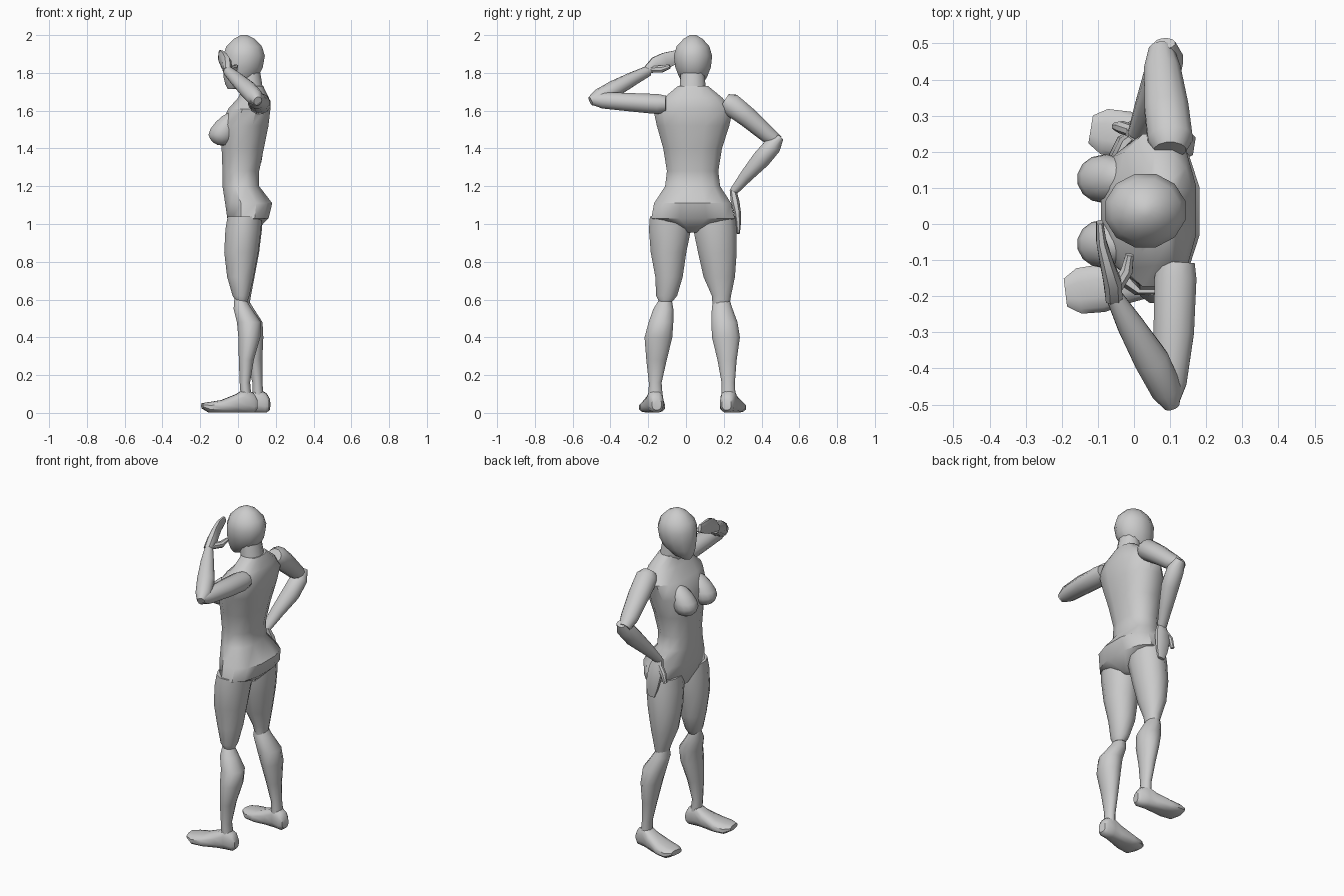
import bpy, bmesh, math
from mathutils import Vector


def loft(name, rings, axis=None, hint=(1, 0, 0), sides=12, power=1.0):
    """Skin oval rings (x, y, z, radius along hint, radius across)."""
    bm = bmesh.new()
    cs = [Vector(r[:3]) for r in rings]
    loops = []
    for i, r in enumerate(rings):
        t = Vector(axis) if axis else cs[min(i + 1, len(cs) - 1)] - cs[max(i - 1, 0)]
        t.normalize()
        u = Vector(hint)
        u = (u - t * u.dot(t)).normalized()
        v = t.cross(u)
        loop = []
        for k in range(sides):
            a = 2 * math.pi * (k + 0.5) / sides
            c, s = math.cos(a), math.sin(a)
            c = math.copysign(abs(c) ** power, c)
            s = math.copysign(abs(s) ** power, s)
            loop.append(bm.verts.new(cs[i] + u * c * r[3] + v * s * r[4]))
        loops.append(loop)
    for a, b in zip(loops, loops[1:]):
        for k in range(sides):
            j = (k + 1) % sides
            bm.faces.new((a[k], a[j], b[j], b[k]))
    bm.faces.new(loops[0][::-1])
    bm.faces.new(loops[-1])
    bmesh.ops.recalc_face_normals(bm, faces=bm.faces)
    finish(name, bm)


def finish(name, bm):
    me = bpy.data.meshes.new(name)
    bm.to_mesh(me)
    bm.free()
    ob = bpy.data.objects.new(name, me)
    bpy.context.collection.objects.link(ob)
    bpy.ops.object.select_all(action='DESELECT')
    ob.select_set(True)
    bpy.context.view_layer.objects.active = ob
    bpy.ops.object.shade_smooth_by_angle(angle=math.radians(40))
    return ob


def column(name, rows, power=1.0):
    """Upright loft from rows (z, front x, back x, low y, high y)."""
    loft(name, [((f + b) / 2, (l + h) / 2, z, (b - f) / 2, (h - l) / 2)
                for z, f, b, l, h in rows], axis=(0, 0, 1), power=power)


# Torso and pelvis
column("torso", [
    (0.955, -0.03, 0.09, 0.00, 0.07), (1.03, -0.06, 0.165, -0.19, 0.265),
    (1.11, -0.072, 0.185, -0.175, 0.245), (1.20, -0.085, 0.115, -0.115, 0.185),
    (1.28, -0.085, 0.115, -0.105, 0.175), (1.40, -0.09, 0.14, -0.125, 0.195),
    (1.52, -0.095, 0.165, -0.16, 0.235), (1.61, -0.055, 0.175, -0.18, 0.255),
    (1.67, 0.0, 0.165, -0.12, 0.195), (1.73, 0.025, 0.135, -0.045, 0.12)], 0.85)
# Neck and head
column("neck", [(1.68, 0.015, 0.14, -0.04, 0.11), (1.80, 0.0, 0.12, -0.03, 0.10)])
column("head", [
    (1.715, -0.055, -0.005, 0.01, 0.06), (1.74, -0.07, 0.06, -0.015, 0.09),
    (1.78, -0.08, 0.11, -0.04, 0.115), (1.83, -0.083, 0.135, -0.06, 0.135),
    (1.89, -0.083, 0.146, -0.068, 0.142), (1.94, -0.065, 0.13, -0.053, 0.127),
    (1.98, -0.025, 0.09, -0.015, 0.09), (2.0, 0.015, 0.05, 0.02, 0.055)])

# Breasts
for side, y in (("left", -0.055), ("right", 0.125)):
    bm = bmesh.new()
    bmesh.ops.create_uvsphere(bm, u_segments=14, v_segments=9, radius=1)
    for v in bm.verts:
        x, yy, z = v.co
        v.co = (-0.085 + 0.074 * x + (0.06 * z if z > 0 else 0),
                y + 0.068 * yy, 1.485 + z * (0.11 if z > 0 else 0.07))
    finish(side + "_breast", bm)

# Legs
column("left_thigh", [
    (0.59, -0.012, 0.05, -0.145, -0.07), (0.62, -0.03, 0.062, -0.16, -0.045),
    (0.72, -0.06, 0.085, -0.165, -0.015), (0.85, -0.076, 0.11, -0.19, 0.005),
    (0.97, -0.07, 0.125, -0.20, 0.03), (1.04, -0.058, 0.13, -0.195, 0.03)])
column("right_thigh", [
    (0.56, 0.0, 0.06, 0.14, 0.23), (0.62, -0.02, 0.07, 0.135, 0.24),
    (0.72, -0.055, 0.09, 0.09, 0.262), (0.85, -0.072, 0.115, 0.06, 0.272),
    (0.97, -0.068, 0.13, 0.035, 0.272), (1.04, -0.058, 0.13, 0.035, 0.265)])
column("left_shin", [
    (0.06, 0.015, 0.075, -0.20, -0.12), (0.16, 0.008, 0.065, -0.198, -0.128),
    (0.28, 0.003, 0.085, -0.212, -0.10), (0.40, 0.0, 0.12, -0.222, -0.07),
    (0.48, -0.008, 0.125, -0.20, -0.065), (0.55, -0.025, 0.075, -0.175, -0.065),
    (0.605, -0.02, 0.04, -0.14, -0.075)])
column("right_shin", [
    (0.06, 0.075, 0.14, 0.185, 0.265), (0.16, 0.075, 0.13, 0.187, 0.26),
    (0.28, 0.05, 0.13, 0.165, 0.27), (0.40, 0.025, 0.136, 0.135, 0.288),
    (0.48, 0.0, 0.132, 0.132, 0.275), (0.56, -0.018, 0.08, 0.135, 0.245),
    (0.61, -0.01, 0.05, 0.15, 0.23)])

# Feet: (distance, height, half width) from heel to toe
for side, heel, toe in (("left", (0.10, -0.155), (-0.19, -0.19)),
                        ("right", (0.167, 0.215), (-0.12, 0.262))):
    h, t = Vector((*heel, 0)), Vector((*toe, 0))
    rows = [(0, 0.06, 0.025), (0.06, 0.105, 0.038), (0.22, 0.13, 0.043),
            (0.38, 0.10, 0.05), (0.65, 0.068, 0.068), (0.87, 0.058, 0.065),
            (1.0, 0.045, 0.04)]
    loft(side + "_foot",
         [(*h.lerp(t, f).xy, z / 2 + (0.015 if f in (0, 1) else 0),
           z / 2 - (0.008 if f == 1 else 0), w) for f, z, w in rows],
         axis=(t - h), hint=(0, 0, 1), power=0.75)

# Saluting left arm
loft("left_upper_arm", [
    (0.118, -0.105, 1.635, 0.052, 0.045), (0.115, -0.15, 1.635, 0.06, 0.055),
    (0.11, -0.30, 1.645, 0.058, 0.05), (0.10, -0.44, 1.655, 0.047, 0.045),
    (0.095, -0.495, 1.66, 0.03, 0.03)])
loft("left_forearm", [
    (0.105, -0.505, 1.65, 0.025, 0.022), (0.09, -0.46, 1.67, 0.045, 0.045),
    (0.05, -0.38, 1.715, 0.045, 0.05), (-0.01, -0.28, 1.77, 0.036, 0.038),
    (-0.055, -0.20, 1.81, 0.028, 0.024)], hint=(0, 0, 1))
loft("left_hand", [
    (-0.055, -0.21, 1.812, 0.022, 0.025), (-0.06, -0.16, 1.845, 0.042, 0.026),
    (-0.075, -0.11, 1.865, 0.045, 0.02), (-0.09, -0.05, 1.885, 0.037, 0.015),
    (-0.095, 0.005, 1.90, 0.022, 0.01)], hint=(0, 0, 1), sides=8, power=0.8)
loft("left_thumb", [
    (-0.05, -0.18, 1.82, 0.018, 0.018), (-0.02, -0.13, 1.82, 0.02, 0.018),
    (-0.012, -0.085, 1.835, 0.012, 0.012)], hint=(0, 0, 1), sides=8)

# Right arm with hand on hip
loft("right_upper_arm", [
    (0.10, 0.205, 1.655, 0.045, 0.04), (0.10, 0.235, 1.635, 0.064, 0.062),
    (0.09, 0.32, 1.57, 0.063, 0.056), (0.078, 0.43, 1.475, 0.052, 0.046),
    (0.075, 0.485, 1.435, 0.035, 0.035)])
loft("right_forearm", [
    (0.085, 0.50, 1.46, 0.03, 0.02), (0.088, 0.46, 1.415, 0.05, 0.048),
    (0.075, 0.40, 1.345, 0.052, 0.05), (0.04, 0.32, 1.255, 0.04, 0.036),
    (0.01, 0.25, 1.17, 0.028, 0.022)])
loft("right_hand", [
    (0.01, 0.248, 1.18, 0.027, 0.018), (0.015, 0.26, 1.12, 0.046, 0.024),
    (0.025, 0.272, 1.06, 0.045, 0.02), (0.033, 0.277, 1.0, 0.038, 0.014),
    (0.038, 0.277, 0.95, 0.022, 0.009)], sides=8, power=0.8)
loft("right_thumb", [
    (0.005, 0.255, 1.15, 0.018, 0.018), (-0.035, 0.268, 1.10, 0.018, 0.018),
    (-0.05, 0.27, 1.05, 0.012, 0.012)], sides=8)
